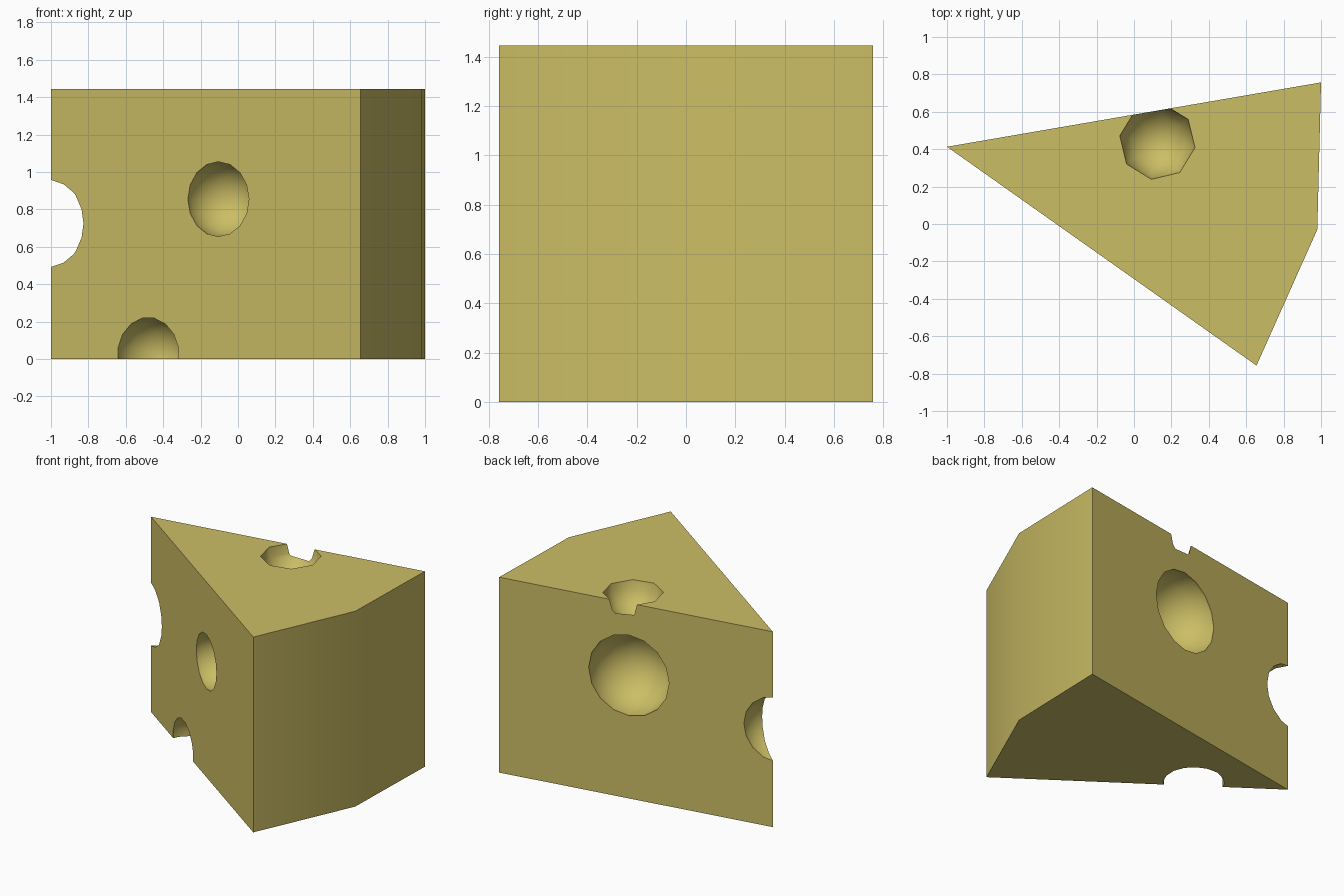
import bpy, bmesh, math
from mathutils import Vector

if "Cube" in bpy.data.objects:
    bpy.data.objects.remove(bpy.data.objects["Cube"])

HEIGHT = 1.445
TIP, FRONT, RIND, BACK = (-1, 0.413), (0.655, -0.757), (0.98, -0.03), (1, 0.757)


def mesh_object(name, bm):
    bmesh.ops.recalc_face_normals(bm, faces=bm.faces[:])
    mesh = bpy.data.meshes.new(name)
    bm.to_mesh(mesh)
    bm.free()
    obj = bpy.data.objects.new(name, mesh)
    bpy.context.collection.objects.link(obj)
    return obj


# wedge: footprint pulled straight up
bm = bmesh.new()
base = bm.faces.new([bm.verts.new((x, y, 0)) for x, y in (TIP, FRONT, RIND, BACK)])
ext = bmesh.ops.extrude_face_region(bm, geom=[base], use_keep_orig=True)
bmesh.ops.translate(bm, vec=(0, 0, HEIGHT),
                    verts=[g for g in ext["geom"] if isinstance(g, bmesh.types.BMVert)])
wedge = mesh_object("cheese_wedge", bm)
bpy.context.view_layer.objects.active = wedge
wedge.select_set(True)


def bite(center, radius, axis, segments=16, roll=0.0):
    """Carve a spherical hole whose pole points along axis."""
    bm = bmesh.new()
    bmesh.ops.create_uvsphere(bm, u_segments=segments, v_segments=8, radius=radius)
    for f in bm.faces:
        f.smooth = True
    cutter = mesh_object("hole_cutter", bm)
    cutter.hide_render = True
    spin = Vector((0, 0, 1)).rotation_difference(Vector((0, 0, 1)))
    if abs(axis[2]) < 0.9:
        spin = Vector(axis).to_track_quat('Z', 'Y')
    cutter.rotation_mode = 'QUATERNION'
    turn = Vector((1, 0, 0)).rotation_difference(Vector((math.cos(roll), math.sin(roll), 0)))
    cutter.rotation_quaternion = spin @ turn
    cutter.location = center
    bpy.context.view_layer.update()
    mod = wedge.modifiers.new("hole", 'BOOLEAN')
    mod.operation, mod.solver, mod.object = 'DIFFERENCE', 'EXACT', cutter
    bpy.ops.object.modifier_apply(modifier=mod.name)
    bpy.data.objects.remove(cutter, do_unlink=True)


def on_side(a, b, x, z, inset):
    """Point beneath the side a-b, and that side's inward normal."""
    a, b = Vector(a), Vector(b)
    d = (b - a).normalized()
    n = Vector((-d.y, d.x, 0))
    p = a + (b - a) * ((x - a.x) / (b.x - a.x))
    return Vector((p.x, p.y, z)) + n * inset, n


# holes in the tip, front side, bottom edge, back side and top
bite((-1.02, 0.42, 0.725), 0.238, (0, 1, 0))
for a, b, x, z, inset, r, roll in (
        (TIP, FRONT, -0.105, 0.855, 0.04, 0.208, 0),
        (TIP, FRONT, -0.48, 0.02, 0.04, 0.21, math.radians(11.25)),
        (BACK, TIP, 0.052, 0.91, 0.02, 0.302, 0)):
    center, normal = on_side(a, b, x, z, inset)
    bite(center, r, normal, roll=roll)
bite((0.125, 0.44, 1.452), 0.205, (0, 0, 1), segments=8, roll=math.radians(-9))

# smooth rind and hole insides, crisp edges
bpy.ops.object.shade_smooth_by_angle(angle=math.radians(50))
mat = bpy.data.materials.new("cheese_yellow")
mat.diffuse_color = (0.60, 0.51, 0.13, 1)
mat.use_nodes = True
mat.node_tree.nodes["Principled BSDF"].inputs["Base Color"].default_value = mat.diffuse_color
wedge.data.materials.clear()
wedge.data.materials.append(mat)
